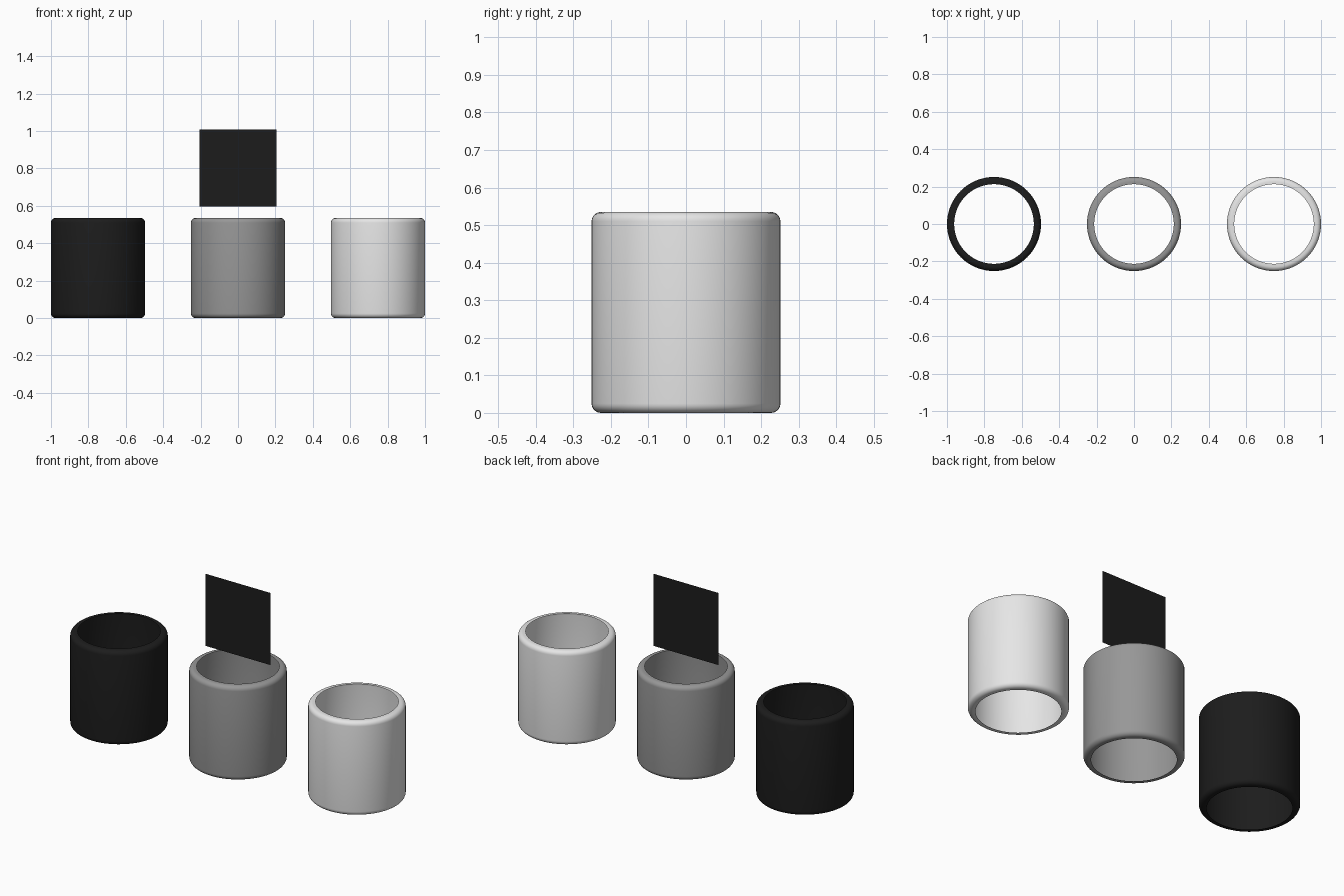
import bpy, bmesh, math
from mathutils import Vector

cube = bpy.data.objects.get("Cube")
if cube:
    bpy.data.objects.remove(cube, do_unlink=True)

OUTER, LIP, HEIGHT, ROUND = 0.2515, 0.213, 0.535, 0.025
SPACING = 1 - OUTER
SEGMENTS, STEPS = 64, 6


def material(name, value):
    mat = bpy.data.materials.new(name)
    mat.use_nodes = True
    colour = (value, value, value, 1)
    mat.diffuse_color = colour
    mat.node_tree.nodes["Principled BSDF"].inputs["Base Color"].default_value = colour
    return mat


def add_object(name, bm, mat):
    mesh = bpy.data.meshes.new(name)
    bm.to_mesh(mesh)
    bm.free()
    mesh.materials.append(mat)
    obj = bpy.data.objects.new(name, mesh)
    bpy.context.collection.objects.link(obj)
    return obj


def corner(z, start):
    """Quarter-round points on the outer edge, centred at height z."""
    for i in range(STEPS + 1):
        a = start + math.pi / 2 * i / STEPS
        yield Vector((OUTER - ROUND + ROUND * math.cos(a), 0, z + ROUND * math.sin(a)))


def sleeve(name, x, mat):
    """Thin open shell whose rounded ends turn in to a flat lip."""
    points = [Vector((LIP, 0, 0)), *corner(ROUND, -math.pi / 2),
              *corner(HEIGHT - ROUND, 0), Vector((LIP, 0, HEIGHT))]
    bm = bmesh.new()
    verts = [bm.verts.new(p) for p in points]
    edges = [bm.edges.new(pair) for pair in zip(verts, verts[1:])]
    bmesh.ops.spin(bm, geom=verts + edges, cent=(0, 0, 0), axis=(0, 0, 1),
                   angle=math.tau, steps=SEGMENTS)
    bmesh.ops.remove_doubles(bm, verts=bm.verts, dist=0.0001)
    bmesh.ops.recalc_face_normals(bm, faces=bm.faces)
    obj = add_object(name, bm, mat)
    obj.location.x = x
    bpy.ops.object.select_all(action="DESELECT")
    obj.select_set(True)
    bpy.context.view_layer.objects.active = obj
    bpy.ops.object.shade_smooth_by_angle(angle=math.radians(40))


black = material("black", 0.012)
grey = material("mid grey", 0.31)
white = material("light grey", 0.79)

# Three tubes in a row
sleeve("black_tube", -SPACING, black)
sleeve("grey_tube", 0, grey)
sleeve("light_tube", SPACING, white)

# Upright square panel above the middle tube
bm = bmesh.new()
bm.faces.new([bm.verts.new((0.205 * sx, 0, 0.802 + 0.205 * sz))
              for sx, sz in ((-1, -1), (1, -1), (1, 1), (-1, 1))])
add_object("square_panel", bm, black)
